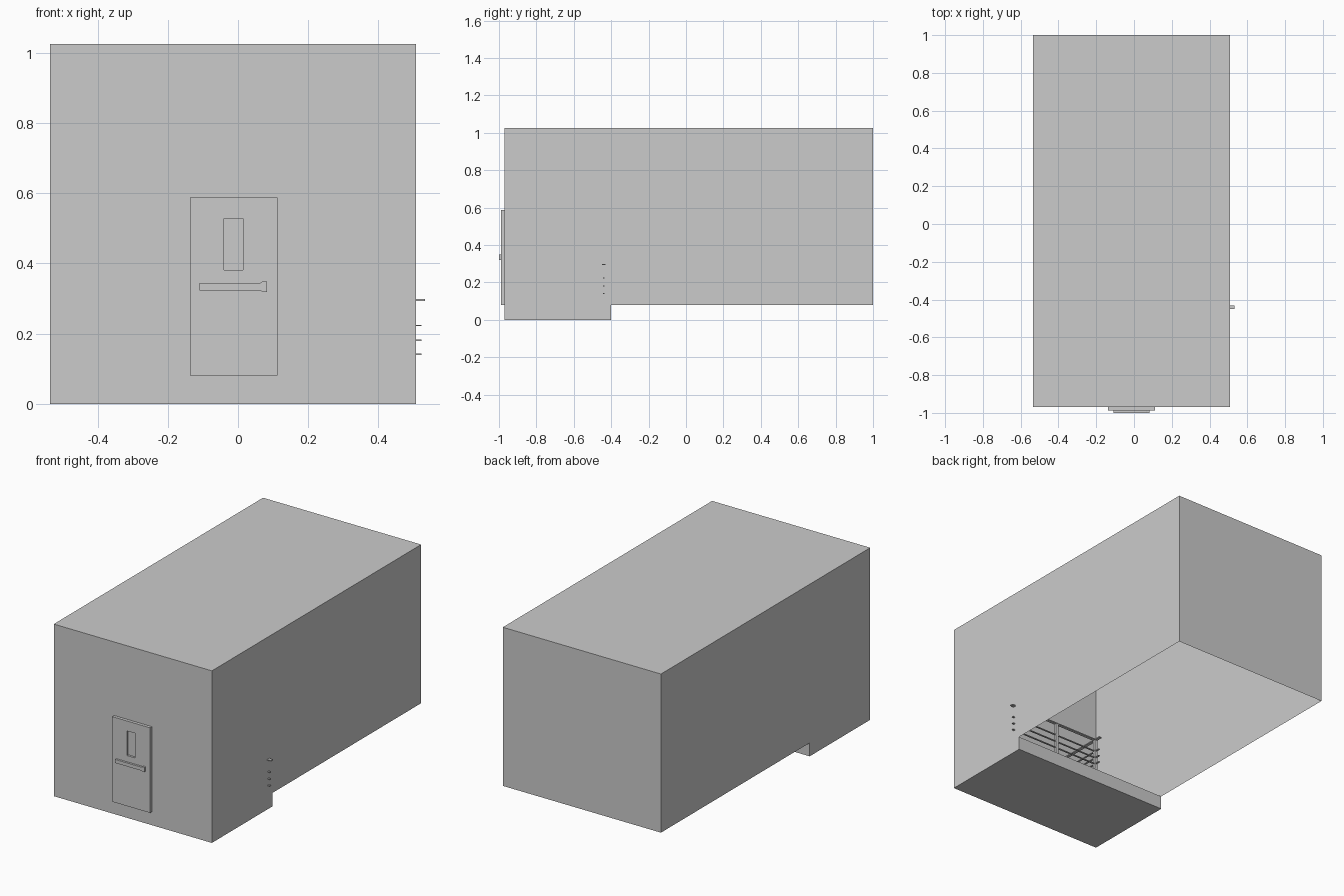
import bpy, bmesh
from mathutils import Vector

if "Cube" in bpy.data.objects:
    bpy.data.objects.remove(bpy.data.objects["Cube"])

X0, X1 = -0.535, 0.507
FRONT, BACK, EDGE = -0.97, 1.0, -0.4
FLOOR, TOP = 0.08, 1.025


def finish(name, bm):
    mesh = bpy.data.meshes.new(name)
    bm.to_mesh(mesh)
    bm.free()
    obj = bpy.data.objects.new(name, mesh)
    bpy.context.collection.objects.link(obj)
    return obj


def box(name, lo, hi):
    bm = bmesh.new()
    bmesh.ops.create_cube(bm, size=1)
    lo, hi = Vector(lo), Vector(hi)
    for v in bm.verts:
        v.co = (lo + hi) / 2 + v.co * (hi - lo)
    return finish(name, bm)


def extruded(name, points, vec, drop=None):
    """Extrude a closed outline; optionally drop the side face matching a test."""
    bm = bmesh.new()
    face = bm.faces.new([bm.verts.new(p) for p in points])
    out = bmesh.ops.extrude_face_region(bm, geom=[face], use_keep_orig=True)
    moved = [g for g in out["geom"] if isinstance(g, bmesh.types.BMVert)]
    bmesh.ops.translate(bm, verts=moved, vec=vec)
    bmesh.ops.recalc_face_normals(bm, faces=bm.faces)
    if drop:
        gone = [f for f in bm.faces if drop(f)]
        bmesh.ops.delete(bm, geom=gone, context="FACES_ONLY")
    return finish(name, bm)


# Thin-walled room with an open underside behind the landing
side = [(FRONT, 0), (EDGE, 0), (EDGE, FLOOR), (BACK, FLOOR), (BACK, TOP), (FRONT, TOP)]
extruded("room_shell", [(X0, y, z) for y, z in side], (X1 - X0, 0, 0),
         drop=lambda f: f.normal.z < -0.9 and f.calc_center_median().z > 0.04)

# Top surface of the landing
bm = bmesh.new()
bm.faces.new([bm.verts.new(p) for p in ((X0, FRONT, FLOOR), (X1, FRONT, FLOOR),
                                        (X1, EDGE, FLOOR), (X0, EDGE, FLOOR))])
finish("landing_top", bm)

# Door with a recessed window
door = box("door", (-0.137, -0.988, FLOOR), (0.112, FRONT, 0.587))
cutter = box("window_cutter", (-0.04, -1.02, 0.381), (0.014, -0.976, 0.528))
cutter.hide_render = True
cutter.hide_viewport = True
cut = door.modifiers.new("window", "BOOLEAN")
cut.operation = "DIFFERENCE"
cut.solver = "EXACT"
cut.object = cutter

# Push bar with a flared end
bar = [(-0.109, 0.323), (0.063, 0.323), (0.069, 0.319), (0.083, 0.319),
       (0.083, 0.348), (0.069, 0.348), (0.063, 0.344), (-0.109, 0.344)]
extruded("push_bar", [(x, -1.0, z) for x, z in bar], (0, 0.012, 0))

# Railing along the landing edge, turning the corner towards the door wall
RY, CX = -0.44, -0.085
for name, z, w, t, over in (("handrail", 0.296, 0.009, 0.003, 0.025),
                            ("upper_rail", 0.223, 0.005, 0.002, 0.016),
                            ("middle_rail", 0.181, 0.005, 0.002, 0.016),
                            ("lower_rail", 0.141, 0.005, 0.002, 0.016)):
    box(name + "_edge", (CX - w, RY - w, z - t), (X1 + over, RY + w, z + t))
    box(name + "_side", (CX - w, FRONT + 0.01, z - t), (CX + w, RY + 0.02 + over, z + t))

# Railing posts
for i, (x, y) in enumerate(((CX, RY), (0.2, RY), (0.49, RY), (CX, -0.7), (CX, -0.95))):
    box(f"railing_post_{i}", (x - 0.008, y - 0.008, FLOOR), (x + 0.008, y + 0.008, 0.295))
